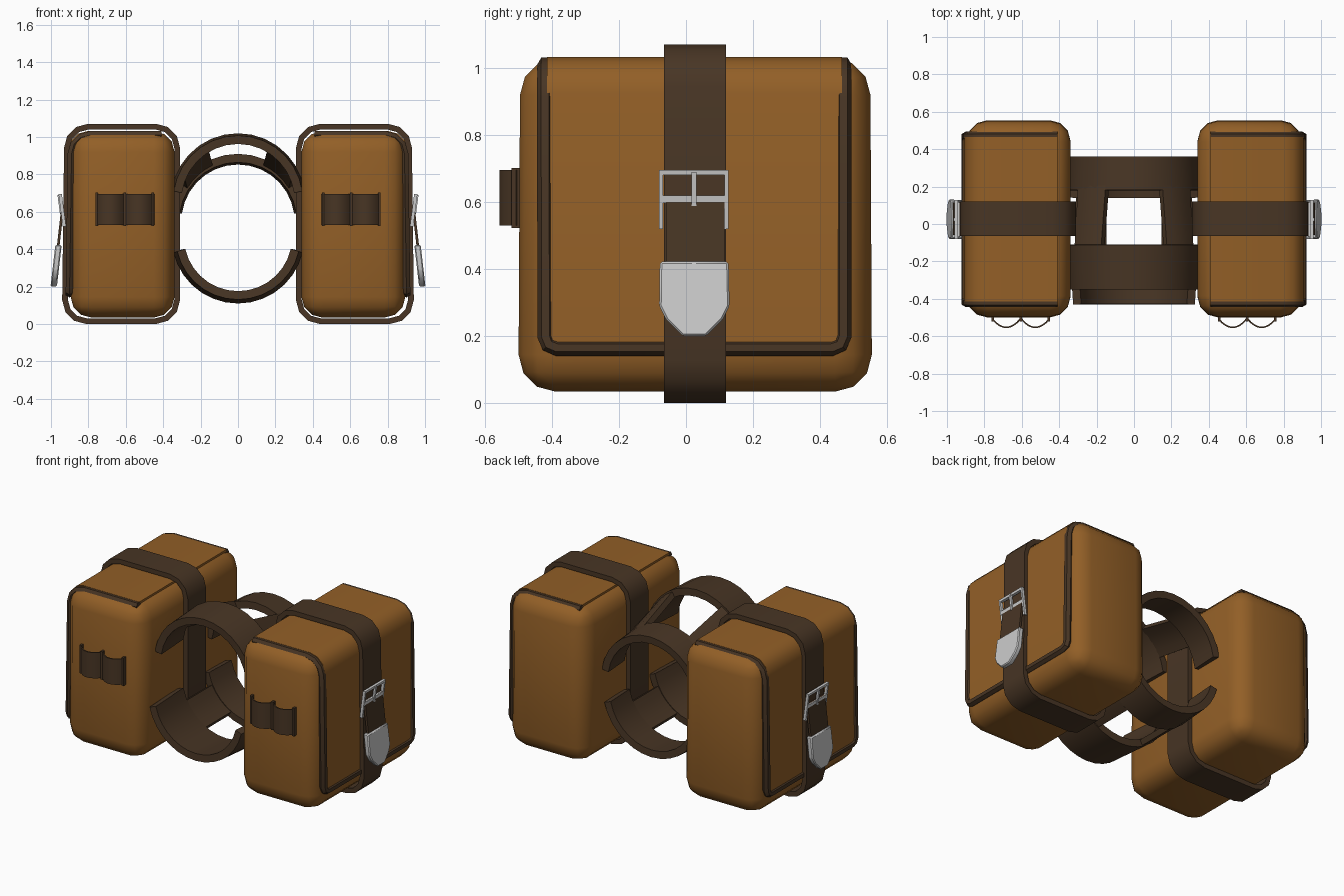
import bpy, bmesh, math
from mathutils import Vector

if "Cube" in bpy.data.objects:
    bpy.data.objects.remove(bpy.data.objects["Cube"])


def material(name, rgb):
    m = bpy.data.materials.new(name)
    m.diffuse_color = (*rgb, 1)
    m.use_nodes = True
    m.node_tree.nodes["Principled BSDF"].inputs["Base Color"].default_value = m.diffuse_color
    return m


LEATHER = material("tan_leather", (0.29, 0.115, 0.02))
DARK = material("dark_leather", (0.065, 0.036, 0.018))


def finish(name, bm, mat=None, mirror=True):
    bmesh.ops.recalc_face_normals(bm, faces=bm.faces)
    me = bpy.data.meshes.new(name)
    bm.to_mesh(me)
    bm.free()
    ob = bpy.data.objects.new(name, me)
    bpy.context.collection.objects.link(ob)
    if mat:
        me.materials.append(mat)
    if mirror:
        ob.modifiers.new("mirror", 'MIRROR').use_mirror_merge = False
    return ob


def loft(name, a, b, thick, mat=DARK, closed=False, mirror=True):
    """Strap: sheet between two polylines, thickened evenly on both sides."""
    bm = bmesh.new()
    va = [bm.verts.new(p) for p in a]
    vb = [bm.verts.new(p) for p in b]
    n = len(va)
    for i in range(n if closed else n - 1):
        j = (i + 1) % n
        bm.faces.new((va[i], va[j], vb[j], vb[i]))
    ob = finish(name, bm, mat, mirror)
    s = ob.modifiers.new("thickness", 'SOLIDIFY')
    s.thickness, s.offset, s.use_even_offset = thick, 0, True
    return ob


def prism(name, yz, xf, thick, mat=None, bevel=0):
    """Plate with a y-z outline, leaning along x by xf(z)."""
    bm = bmesh.new()
    lo = [bm.verts.new((xf(z) - thick / 2, y, z)) for y, z in yz]
    hi = [bm.verts.new((xf(z) + thick / 2, y, z)) for y, z in yz]
    n = len(yz)
    bm.faces.new(lo)
    bm.faces.new(hi)
    for i in range(n):
        j = (i + 1) % n
        bm.faces.new((lo[i], lo[j], hi[j], hi[i]))
    if bevel:
        bmesh.ops.bevel(bm, geom=bm.edges[:], offset=bevel, segments=1, affect='EDGES')
    return finish(name, bm, mat)


def rect(y0, y1, z0, z1):
    return [(y0, z0), (y1, z0), (y1, z1), (y0, z1)]


def corner(cx, cz, r, start, segs=3):
    return [(cx + r * math.cos(math.radians(start - 90 * i / segs)),
             cz + r * math.sin(math.radians(start - 90 * i / segs))) for i in range(segs + 1)]


def at_y(xz, y):
    return [Vector((x, y, z)) for x, z in xz]


# Bag bodies
bm = bmesh.new()
bmesh.ops.create_cube(bm, size=1)
for v in bm.verts:
    v.co = Vector((0.617 + v.co.x * 0.555, 0.0275 + v.co.y * 1.055, 0.532 + v.co.z * 0.995))
    if v.co.z > 0.5:
        v.co.y = 0.0275 + (v.co.y - 0.0275) * 0.99
bmesh.ops.bevel(bm, geom=bm.edges[:], offset=0.11, segments=3, profile=0.5, affect='EDGES')
finish("bag_body", bm, LEATHER)

# Flap lying over the top and the outer side
flap = [(0.41, 1.025)] + corner(0.80, 0.925, 0.1, 90) + [(0.905, 0.165)]
loft("flap", at_y(flap, -0.415), at_y(flap, 0.465), 0.014, LEATHER)

# Piping around the flap edge
pipe = [(0.41, 1.01)] + corner(0.79, 0.91, 0.1, 90) + [(0.90, 0.2)]
path = at_y(pipe, -0.42) + [Vector((0.9, -0.41, 0.175)), Vector((0.9, -0.385, 0.165)),
                            Vector((0.9, 0.435, 0.165)), Vector((0.9, 0.46, 0.175))]
path += at_y(pipe[::-1], 0.47)
cu = bpy.data.curves.new("flap_piping", 'CURVE')
cu.dimensions = '3D'
cu.bevel_depth, cu.bevel_resolution, cu.use_fill_caps = 0.024, 1, True
sp = cu.splines.new('POLY')
sp.points.add(len(path) - 1)
for p, co in zip(sp.points, path):
    p.co = (*co, 1)
cu.materials.append(DARK)
ob = bpy.data.objects.new("flap_piping", cu)
bpy.context.collection.objects.link(ob)
ob.modifiers.new("mirror", 'MIRROR')

# Strap wrapped around each bag
r = 0.115
ring = (corner(0.80, 0.94, r, 90) + corner(0.81, 0.13, r, 0)
        + corner(0.44, 0.13, r, -90) + corner(0.44, 0.94, r, 180))
loft("bag_strap", at_y(ring, -0.065), at_y(ring, 0.12), 0.03, closed=True)

# Double loop on the front of each bag
wave = [(0.45 + 0.31 * i / 16, -0.503 - 0.05 * abs(math.sin(math.pi * i / 8)) ** 0.8)
        for i in range(17)]
loft("front_loops", [Vector((x, y, 0.53)) for x, y in wave],
     [Vector((x, y, 0.695)) for x, y in wave], 0.008)
for i, x in enumerate((0.455, 0.605, 0.755)):
    prism("loop_seam_%d" % i, rect(-0.52, -0.495, 0.523, 0.702), lambda z: x, 0.014, DARK)


# Buckle: frame, crossbar and pin, leaning outwards at the top
def lean(z):
    return 0.928 + (z - 0.52) * 0.13


for name, box in (("top", (-0.08, 0.127, 0.68, 0.695)), ("bar", (-0.08, 0.127, 0.597, 0.62)),
                  ("side_front", (-0.08, -0.068, 0.52, 0.695)),
                  ("side_back", (0.115, 0.127, 0.52, 0.695))):
    prism("buckle_" + name, rect(*box), lean, 0.018)
prism("buckle_pin", rect(0.017, 0.032, 0.588, 0.69), lambda z: lean(z) + 0.008, 0.014)


# Hanging strap end with metal tip
def hang(z):
    return 0.938 + (0.62 - z) * 0.115


prism("strap_end", rect(-0.06, 0.115, 0.3, 0.62), hang, 0.014, DARK)
tip = [(-0.078, 0.422), (0.127, 0.422), (0.13, 0.29), (0.11, 0.25), (0.06, 0.2),
       (-0.01, 0.2), (-0.06, 0.25), (-0.08, 0.29)]
prism("strap_tip", tip, lambda z: hang(z) - 0.001, 0.034, None, 0.006)


# Yoke arches between the bags
def arc(cz, rad, y, a0, a1, n=14):
    return [Vector((rad * math.cos(math.radians(a0 + (a1 - a0) * i / n)), y,
                    cz + rad * math.sin(math.radians(a0 + (a1 - a0) * i / n))))
            for i in range(n + 1)]


for name, cz, r0, r1, y0, y1, a0, a1 in (
        ("upper_front_arch", 0.66, 0.325, 0.337, -0.35, -0.11, 8, 172),
        ("upper_back_arch", 0.55, 0.337, 0.325, 0.18, 0.36, 8, 172),
        ("lower_front_arch", 0.465, 0.312, 0.333, -0.43, -0.12, 193, 347),
        ("lower_back_arch", 0.465, 0.333, 0.320, 0.14, 0.35, 193, 347)):
    loft(name, arc(cz, r0, y0, a0, a1), arc(cz, r1, y1, a0, a1), 0.045, mirror=False)

# Bars joining front and back arches
loft("upper_bar", arc(0.66, 0.335, -0.13, 25, 60, 4), arc(0.55, 0.335, 0.22, 32, 65, 4), 0.035)
loft("lower_bar", arc(0.465, 0.332, -0.15, 298, 333, 4), arc(0.465, 0.332, 0.17, 298, 333, 4), 0.035)

# Bake modifiers, then smooth with crisp edges
bpy.ops.object.select_all(action='SELECT')
bpy.context.view_layer.objects.active = bpy.data.objects["bag_body"]
bpy.ops.object.convert(target='MESH')
bpy.ops.object.shade_smooth_by_angle(angle=math.radians(35))
